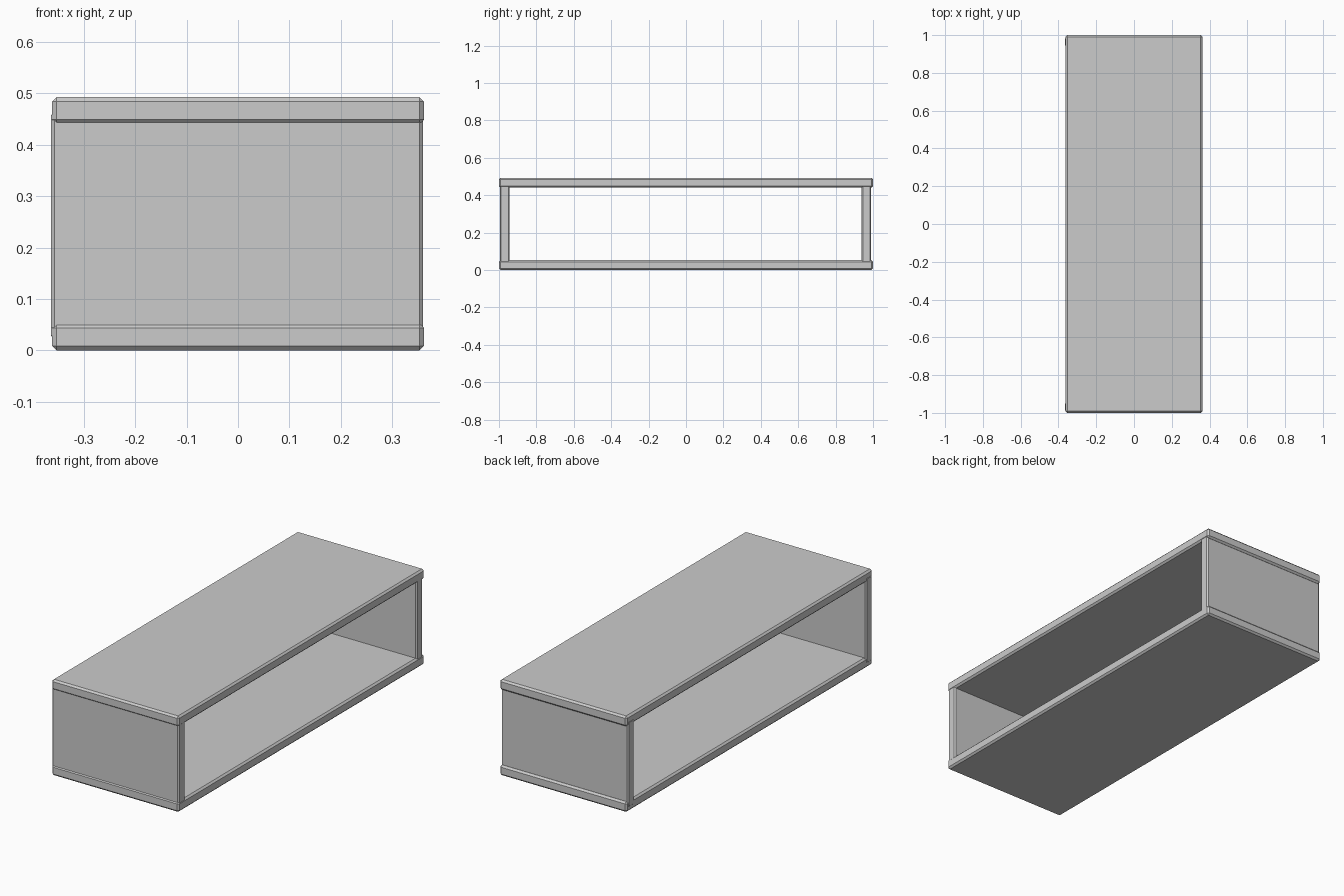
import bpy

if "Cube" in bpy.data.objects:
    bpy.data.objects.remove(bpy.data.objects["Cube"])


def board(name, x, y, z, bevel):
    """Bevelled board spanning the given (min, max) ranges."""
    lo, hi = zip(x, y, z)
    bpy.ops.mesh.primitive_cube_add(size=1, location=[(a + b) / 2 for a, b in zip(lo, hi)])
    ob = bpy.context.object
    ob.name = name
    ob.scale = [b - a for a, b in zip(lo, hi)]
    bpy.ops.object.transform_apply(location=False, rotation=False, scale=True)
    mod = ob.modifiers.new("rounded_edges", "BEVEL")
    mod.width = bevel
    mod.segments = 1
    return ob


# Long horizontal boards
board("bottom_board", (-0.362, 0.362), (-1, 1), (0, 0.053), 0.009)
board("top_board", (-0.362, 0.362), (-1, 1), (0.44, 0.493), 0.009)

# Upright end boards, let into the horizontal boards
board("front_end_board", (-0.364, 0.36), (-0.995, -0.943), (0.022, 0.465), 0.007)
board("back_end_board", (-0.364, 0.36), (0.938, 0.99), (0.022, 0.465), 0.007)
